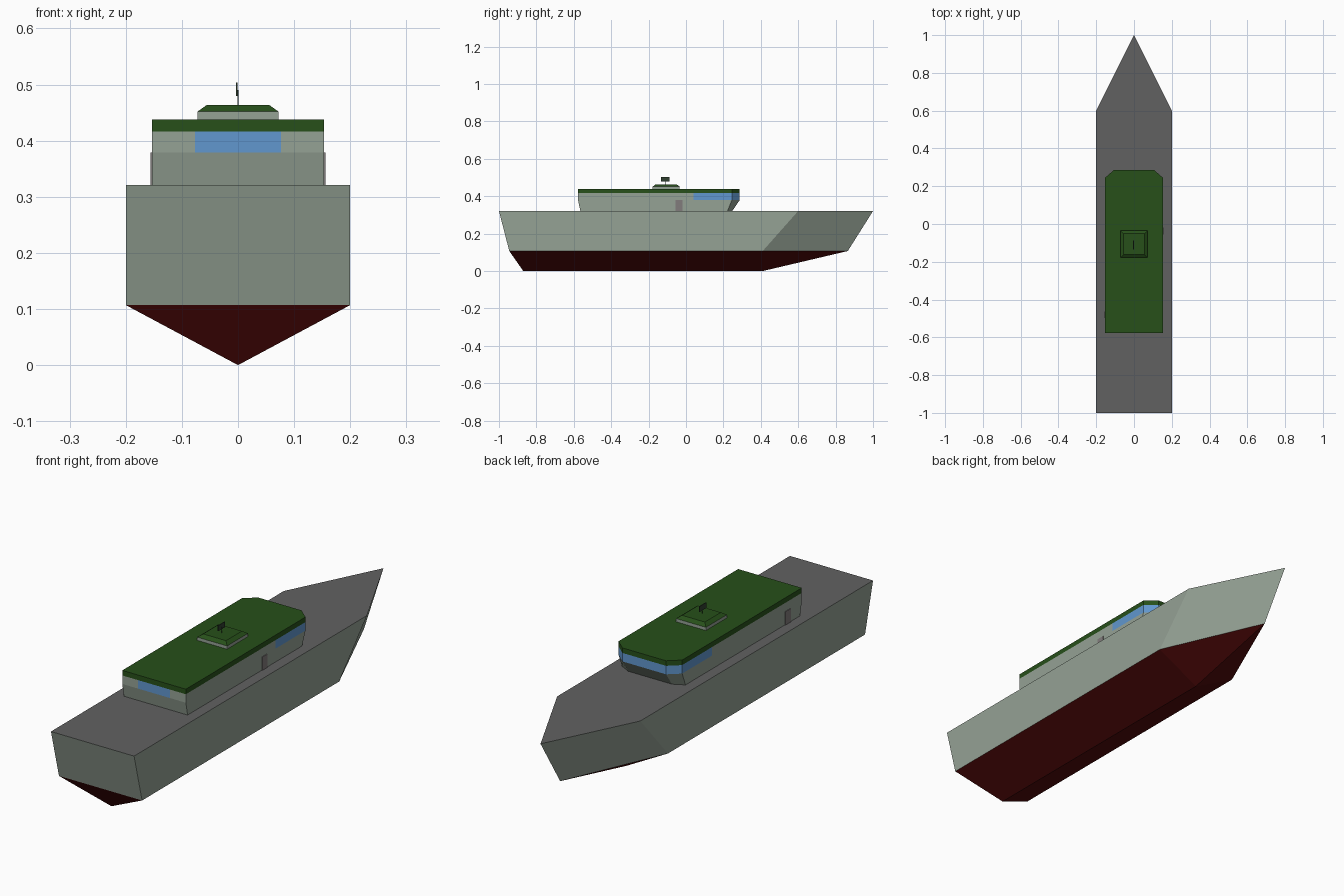
import bpy, bmesh

if "Cube" in bpy.data.objects:
    bpy.data.objects.remove(bpy.data.objects["Cube"])

COLORS = {
    "hull_paint": (0.30, 0.36, 0.30, 1),
    "deck_grey": (0.12, 0.12, 0.12, 1),
    "keel_red": (0.08, 0.003, 0.003, 1),
    "roof_green": (0.02, 0.08, 0.01, 1),
    "glass_blue": (0.12, 0.31, 0.62, 1),
    "door_grey": (0.22, 0.20, 0.20, 1),
    "mast_dark": (0.03, 0.05, 0.03, 1),
}
NAMES = list(COLORS)
for n in NAMES:
    bpy.data.materials.new(n).diffuse_color = COLORS[n]


def loft(name, rings, paint, top, bottom=None):
    """Skin rings (bottom to top); paint(band, side) names each wall's material."""
    bm = bmesh.new()
    cache = {}

    def vert(p):
        if p not in cache:
            cache[p] = bm.verts.new(p)
        return cache[p]

    def face(points, mat):
        vs = list(dict.fromkeys(vert(p) for p in points))
        if len(vs) > 2:
            bm.faces.new(vs).material_index = NAMES.index(mat)

    n = len(rings[0])
    for b, (lo, hi) in enumerate(zip(rings, rings[1:])):
        for i in range(n):
            j = (i + 1) % n
            face((lo[i], lo[j], hi[j], hi[i]), paint(b, i))
    face(rings[-1], top)
    if bottom:
        face(rings[0][::-1], bottom)
    bmesh.ops.recalc_face_normals(bm, faces=bm.faces)
    mesh = bpy.data.meshes.new(name)
    bm.to_mesh(mesh)
    bm.free()
    for m in NAMES:
        mesh.materials.append(bpy.data.materials[m])
    obj = bpy.data.objects.new(name, mesh)
    bpy.context.collection.objects.link(obj)
    return obj


def rect(x, y, hx, hy, z):
    return [(x + a * hx, y + b * hy, z) for a, b in ((-1, -1), (1, -1), (1, 1), (-1, 1))]


def box(name, x, y, hx, hy, z0, z1, mat):
    loft(name, [rect(x, y, hx, hy, z0), rect(x, y, hx, hy, z1)], lambda b, i: mat, mat, mat)


# Hull: keel line, waterline and deck edge
def hull_ring(stern, shoulder, bow, z):
    return [(-0.2, stern, z), (0.2, stern, z), (0.2, shoulder, z), (0, bow, z), (-0.2, shoulder, z)]


keel_a, keel_b = (0, -0.87, 0), (0, 0.41, 0)
loft("hull",
     [[keel_a, keel_a, keel_b, keel_b, keel_b],
      hull_ring(-0.945, 0.41, 0.865, 0.107),
      hull_ring(-1, 0.6, 1, 0.321)],
     lambda b, i: ("keel_red", "hull_paint")[b], "deck_grey")


# Cabin: lower walls, window band and roof band, chamfered at the bow end
def cabin_ring(stern, side, nose, z):
    half = [(0.077, stern), (0.153, stern), (0.153, 0.04), (0.153, side), (0.105, nose)]
    return [(x, y, z) for x, y in half] + [(-x, y, z) for x, y in reversed(half)]


WINDOWS = (2, 3, 4, 5, 6, 9)  # bow sides, chamfers, front and stern window


def cabin_paint(band, side):
    if band == 2:
        return "roof_green"
    return "glass_blue" if band == 1 and side in WINDOWS else "hull_paint"


loft("cabin",
     [cabin_ring(-0.565, 0.222, 0.247, 0.321)]
     + [cabin_ring(-0.577, 0.245, 0.287, z) for z in (0.379, 0.416, 0.438)],
     cabin_paint, "roof_green")

# Doors, one on each side
for side, x, y in (("right", 0.153, -0.037), ("left", -0.153, -0.48)):
    box(side + "_door", x, y, 0.003, 0.018, 0.321, 0.379, "door_grey")

# Roof hatch with a bevelled green lid
loft("roof_hatch",
     [rect(0, -0.106, 0.072, 0.072, 0.438), rect(0, -0.106, 0.072, 0.072, 0.452),
      rect(0, -0.106, 0.055, 0.055, 0.464)],
     lambda b, i: ("hull_paint", "roof_green")[b], "roof_green")

# Mast and radar panel
box("mast", 0, -0.111, 0.001, 0.001, 0.464, 0.49, "mast_dark")
box("radar_panel", -0.0025, -0.111, 0.0015, 0.023, 0.48, 0.504, "mast_dark")

for m in bpy.data.materials:
    if m.users and not m.is_grease_pencil:
        m.use_nodes = True
        m.node_tree.nodes["Principled BSDF"].inputs["Base Color"].default_value = m.diffuse_color
